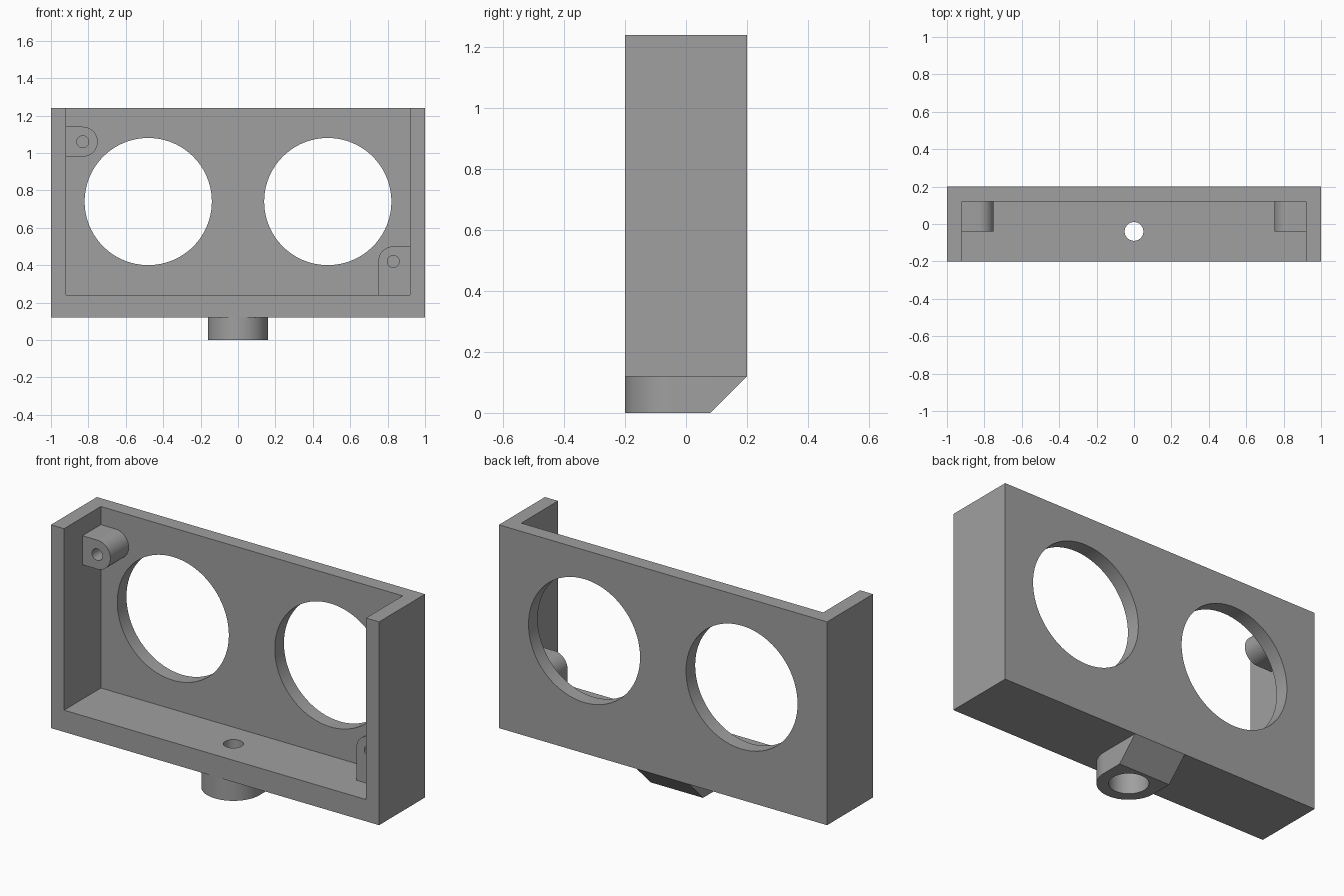
import bpy, bmesh, math

if "Cube" in bpy.data.objects:
    bpy.data.objects.remove(bpy.data.objects["Cube"])

grey = bpy.data.materials.new("plain grey")
grey.diffuse_color = (0.35, 0.35, 0.35, 1)
grey.use_nodes = True
grey.node_tree.nodes["Principled BSDF"].inputs["Base Color"].default_value = grey.diffuse_color


def arc(cx, cy, r, start, end, steps):
    """Points along an arc, angles in degrees."""
    return [(cx + r * math.cos(math.radians(start + (end - start) * i / steps)),
             cy + r * math.sin(math.radians(start + (end - start) * i / steps)))
            for i in range(steps + 1)]


def circle(cx, cy, r, n=64):
    return arc(cx, cy, r, 0, 360, n)[:-1]


def prism(name, profile, axis, lo, hi):
    """Extrude a profile along Y (profile in x, z) or Z (profile in x, y)."""
    place = (lambda u, v, w: (u, w, v)) if axis == 'Y' else (lambda u, v, w: (u, v, w))
    bm = bmesh.new()
    a = [bm.verts.new(place(u, v, lo)) for u, v in profile]
    b = [bm.verts.new(place(u, v, hi)) for u, v in profile]
    bm.faces.new(a)
    bm.faces.new(b)
    for i in range(len(a)):
        j = (i + 1) % len(a)
        bm.faces.new((a[i], a[j], b[j], b[i]))
    bmesh.ops.recalc_face_normals(bm, faces=bm.faces)
    mesh = bpy.data.meshes.new(name)
    bm.to_mesh(mesh)
    bm.free()
    mesh.materials.append(grey)
    obj = bpy.data.objects.new(name, mesh)
    bpy.context.collection.objects.link(obj)
    return obj


def finish(obj, cutters=()):
    """Cut the holes, apply, and shade the round faces smooth."""
    for c in cutters:
        mod = obj.modifiers.new("cut", 'BOOLEAN')
        mod.operation, mod.solver, mod.object = 'DIFFERENCE', 'EXACT', c
    bpy.context.view_layer.update()
    graph = bpy.context.evaluated_depsgraph_get()
    mesh = bpy.data.meshes.new_from_object(obj.evaluated_get(graph))
    obj.modifiers.clear()
    obj.data = mesh
    for c in cutters:
        bpy.data.objects.remove(c)
    bpy.ops.object.select_all(action='DESELECT')
    obj.select_set(True)
    bpy.context.view_layer.objects.active = obj
    bpy.ops.object.shade_smooth_by_angle(angle=math.radians(30))


def rect(x0, x1, y0, y1):
    return [(x0, y0), (x1, y0), (x1, y1), (x0, y1)]


# Housing: open front and top, two large round windows, a screw hole in the floor
housing = prism("housing", rect(-1, 1, 0.12, 1.24), 'Y', -0.2, 0.2)
finish(housing, [
    prism("cavity_cutter", rect(-0.92, 0.92, 0.24, 1.4), 'Y', -0.3, 0.12),
    prism("left_window_cutter", circle(-0.48, 0.74, 0.34, 96), 'Y', 0.05, 0.3),
    prism("right_window_cutter", circle(0.48, 0.74, 0.34, 96), 'Y', 0.05, 0.3),
    prism("floor_hole_cutter", circle(0, -0.04, 0.05), 'Z', 0.05, 0.3),
])

# Upper left screw lug with a rounded end
upper_lug = prism("upper_screw_lug",
                  [(-0.92, 1.14), (-0.92, 0.98)] + arc(-0.83, 1.06, 0.08, -90, 90, 32),
                  'Y', -0.04, 0.12)
finish(upper_lug, [prism("upper_lug_cutter", circle(-0.83, 1.06, 0.032, 32), 'Y', -0.1, 0.2)])

# Lower right screw lug with one rounded corner
lower_lug = prism("lower_screw_lug",
                  [(0.75, 0.24), (0.92, 0.24), (0.92, 0.5)] + arc(0.83, 0.42, 0.08, 90, 180, 16),
                  'Y', -0.04, 0.12)
finish(lower_lug, [prism("lower_lug_cutter", circle(0.83, 0.42, 0.032, 32), 'Y', -0.1, 0.2)])

# Mounting boss below: round front, sloped back, wide bore
boss = prism("mounting_boss",
             [(0.16, 0.2), (-0.16, 0.2)] + arc(0, -0.04, 0.16, 180, 360, 48),
             'Z', 0, 0.12)
for v in boss.data.vertices:
    if v.co.z < 0.01 and v.co.y > 0.1:
        v.co.y = 0.08
finish(boss, [prism("boss_bore_cutter", circle(0, -0.04, 0.1), 'Z', -0.1, 0.2)])
